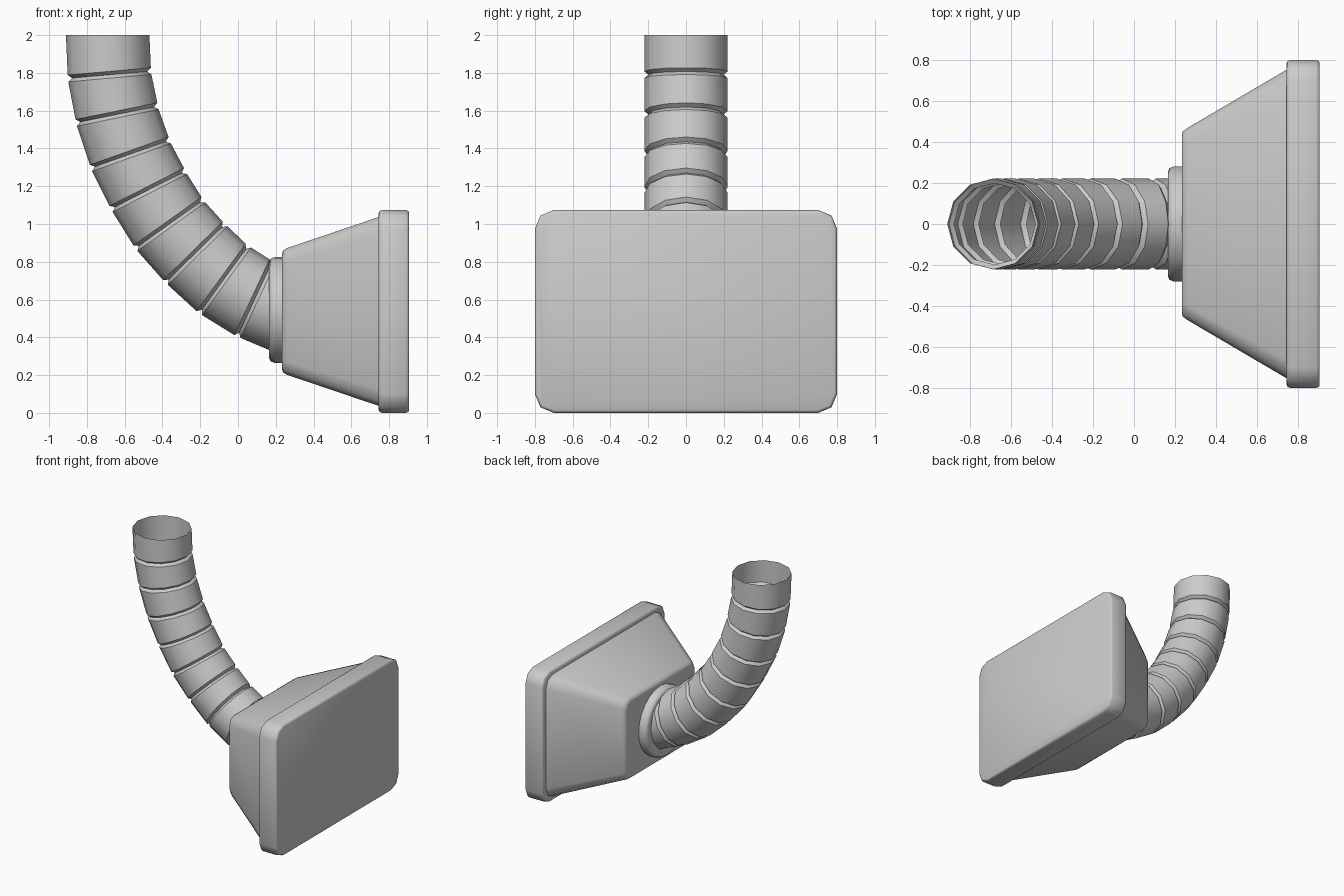
import bpy, bmesh, math
from mathutils import Vector

if "Cube" in bpy.data.objects:
    bpy.data.objects.remove(bpy.data.objects["Cube"])

grey = bpy.data.materials.new("light grey")
grey.diffuse_color = (0.6, 0.6, 0.6, 1)
grey.use_nodes = True
grey.node_tree.nodes["Principled BSDF"].inputs["Base Color"].default_value = grey.diffuse_color
CZ = 0.537  # height of the hood axis


def loft(name, rings, cap_start, cap_end, angle=40):
    """Skin a list of closed point rings, optionally capping the ends."""
    bm = bmesh.new()
    loops = [[bm.verts.new(p) for p in ring] for ring in rings]
    n = len(loops[0])
    for a, b in zip(loops, loops[1:]):
        for i in range(n):
            j = (i + 1) % n
            bm.faces.new((a[i], a[j], b[j], b[i]))
    if cap_start:
        bm.faces.new(loops[0][::-1])
    if cap_end:
        bm.faces.new(loops[-1])
    bmesh.ops.recalc_face_normals(bm, faces=bm.faces)
    me = bpy.data.meshes.new(name)
    bm.to_mesh(me)
    bm.free()
    me.materials.append(grey)
    ob = bpy.data.objects.new(name, me)
    bpy.context.collection.objects.link(ob)
    bpy.ops.object.select_all(action='DESELECT')
    ob.select_set(True)
    bpy.context.view_layer.objects.active = ob
    bpy.ops.object.shade_smooth_by_angle(angle=math.radians(angle))
    return ob


def circle(x, z, tilt, r, shift=0.0, n=12):
    """Ring in the plane spanned by y and the tilted x axis, moved along its axis."""
    across = Vector((math.cos(tilt), 0, math.sin(tilt)))
    along = Vector((math.sin(tilt), 0, -math.cos(tilt)))
    c = Vector((x, 0, z)) + along * shift
    return [c + across * (r * math.cos(2 * math.pi * i / n))
            + Vector((0, r * math.sin(2 * math.pi * i / n), 0)) for i in range(n)]


def rounded_rect(x, hy, hz, r, seg=2):
    """Rounded rectangle facing x."""
    pts = []
    for k, (sy, sz) in enumerate(((1, 1), (-1, 1), (-1, -1), (1, -1))):
        for s in range(seg + 1):
            a = math.pi / 2 * (k + s / seg)
            pts.append(Vector((x, sy * (hy - r) + r * math.cos(a),
                               CZ + sz * (hz - r) + r * math.sin(a))))
    return pts


# Flexible duct: joints as (x, z, tilt), with a pinched groove at each one
joints = [(-0.68, 1.79, 5), (-0.64, 1.58, 11.5), (-0.57, 1.37, 19.5),
          (-0.475, 1.18, 27), (-0.363, 1.0, 35.5), (-0.226, 0.845, 44.5),
          (-0.075, 0.707, 54), (0.09, 0.605, 65)]
R = 0.221
rings = [circle(-0.69, 2.0, 0, R)]
for x, z, deg in joints:
    t = math.radians(deg)
    rings += [circle(x, z, t, R, -0.018), circle(x, z, t, R - 0.022), circle(x, z, t, R, 0.018)]
rings.append(circle(0.25, 0.535, math.radians(74), R))
loft("flexible_duct", rings, False, False)

# Collar where the duct meets the hood
profile = [(0.165, 0.20), (0.165, 0.255), (0.173, 0.272), (0.195, 0.281), (0.245, 0.281)]
loft("collar", [circle(x, 0.545, math.pi / 2, r, n=24) for x, r in profile], True, True, 50)

# Tapered hood
loft("hood", [rounded_rect(0.233, 0.435, 0.305, 0.055), rounded_rect(0.238, 0.452, 0.322, 0.065),
              rounded_rect(0.258, 0.467, 0.335, 0.07), rounded_rect(0.76, 0.762, 0.505, 0.09)],
     True, True, 50)

# Front flange with softened rims
loft("flange", [rounded_rect(0.745, 0.785, 0.522, 0.09), rounded_rect(0.75, 0.795, 0.532, 0.097),
                rounded_rect(0.763, 0.8, 0.537, 0.1), rounded_rect(0.888, 0.8, 0.537, 0.1),
                rounded_rect(0.901, 0.795, 0.532, 0.097), rounded_rect(0.906, 0.785, 0.522, 0.09)],
     True, True, 50)
